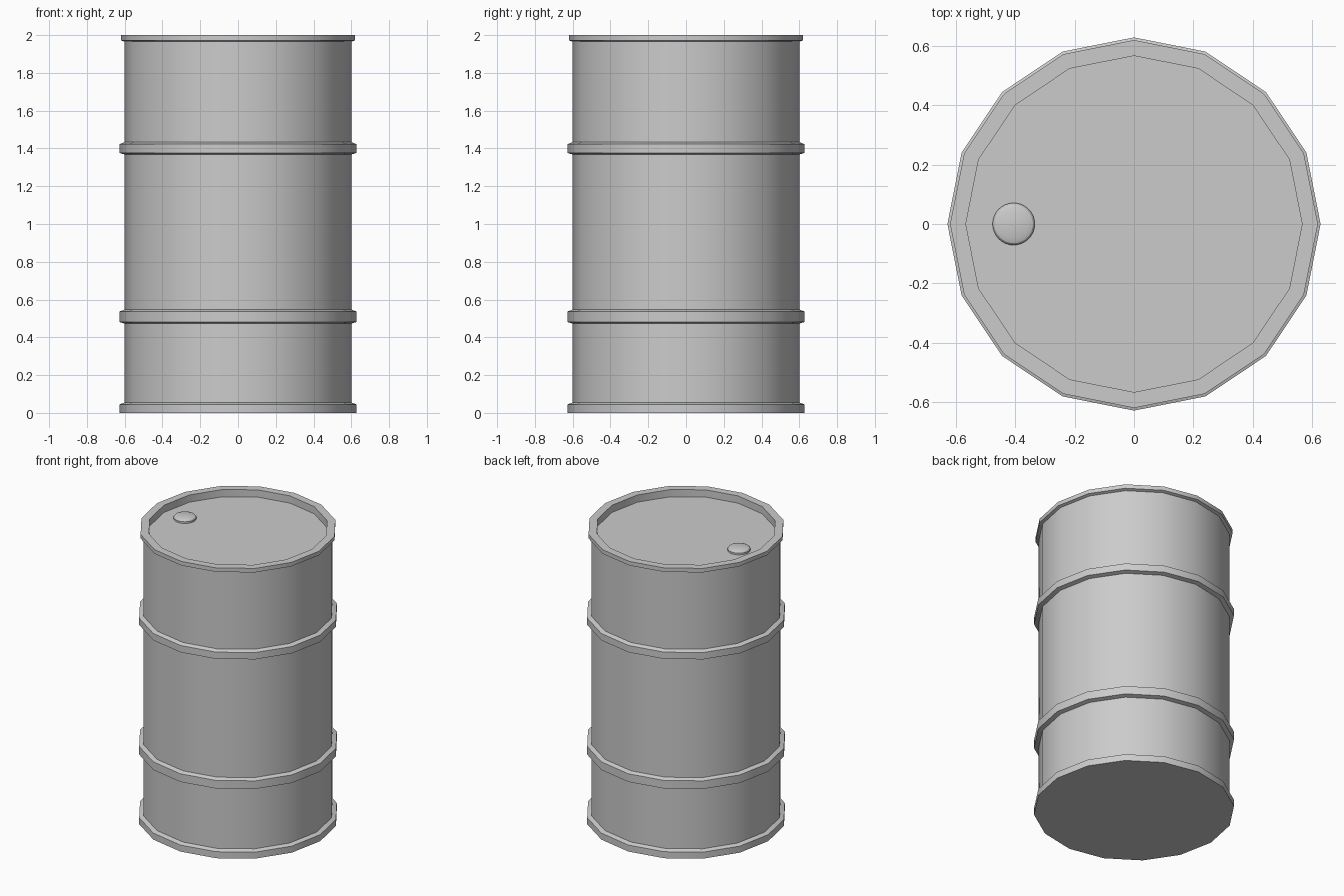
import bpy, math
from math import cos, sin, tau, radians

if "Cube" in bpy.data.objects:
    bpy.data.objects.remove(bpy.data.objects["Cube"])


def lathe(name, profile, sides, centre=(0, 0)):
    """Revolve an (r, z) profile, bottom centre to top centre, closing both ends."""
    verts = [(r * cos(tau * i / sides), r * sin(tau * i / sides), z)
             for r, z in profile for i in range(sides)]
    faces = [list(reversed(range(sides)))]
    for k in range(len(profile) - 1):
        for i in range(sides):
            j = (i + 1) % sides
            a, b = k * sides, (k + 1) * sides
            faces.append([a + i, a + j, b + j, b + i])
    top = (len(profile) - 1) * sides
    faces.append([top + i for i in range(sides)])
    mesh = bpy.data.meshes.new(name)
    mesh.from_pydata(verts, [], faces)
    obj = bpy.data.objects.new(name, mesh)
    bpy.context.collection.objects.link(obj)
    obj.location = (*centre, 0)
    bpy.ops.object.select_all(action='DESELECT')
    obj.select_set(True)
    bpy.context.view_layer.objects.active = obj
    bpy.ops.object.shade_smooth_by_angle(angle=radians(30))
    return obj


BODY, RING, RIM, LID = 0.60, 0.628, 0.619, 0.566
LID_Z = 1.95


def hoop(z0, z1):
    """Raised ring with slightly sloped shoulders."""
    return [(BODY, z0), (RING, z0 + 0.008), (RING, z1 - 0.01), (BODY, z1)]


# Drum: foot ring, two hoops, top rim and recessed lid
drum_profile = [(RING, 0), (RING, 0.045), (BODY, 0.055)]
drum_profile += hoop(0.473, 0.547) + hoop(1.368, 1.433)
drum_profile += [(BODY, 1.965), (RIM, 1.972), (RIM, 2.0), (LID, 2.0), (LID, LID_Z)]
lathe("drum", drum_profile, 16)

# Filler cap on the lid
lathe("filler_cap", [(0.071, LID_Z - 0.005), (0.071, LID_Z + 0.012),
                     (0.065, LID_Z + 0.02), (0.05, LID_Z + 0.026)], 32, (-0.405, 0))
